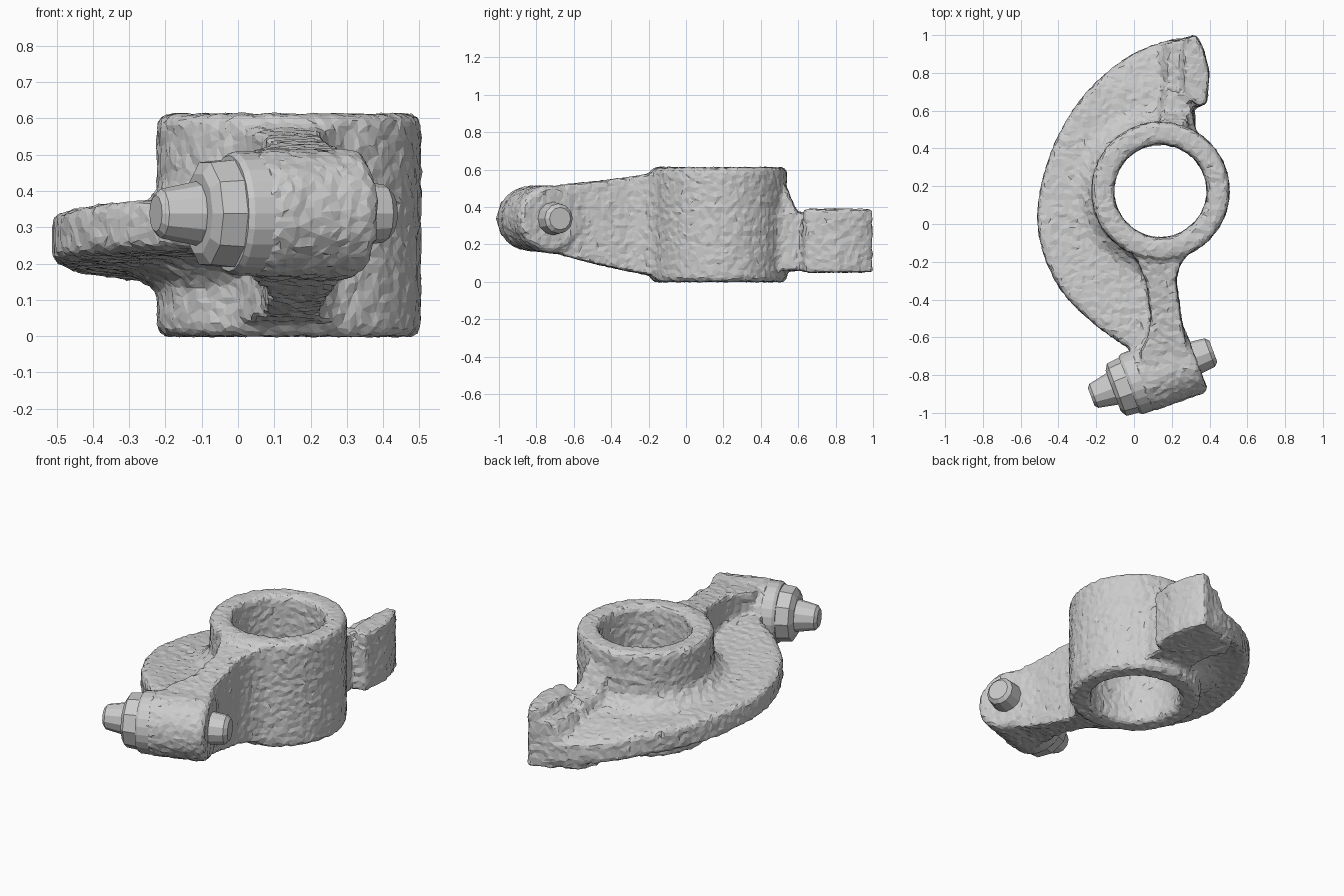
import bpy, bmesh
from math import sin, cos, pi, radians
from mathutils import Vector, Matrix

if "Cube" in bpy.data.objects:
    bpy.data.objects.remove(bpy.data.objects["Cube"])

HUB = Vector((0.14, 0.175))


def loft(bm, rings, closed=False):
    """Skin a row of equal-length point loops; cap the ends unless closed."""
    loops = [[bm.verts.new(p) for p in r] for r in rings]
    n = len(loops[0])
    pairs = list(zip(loops, loops[1:]))
    if closed:
        pairs.append((loops[-1], loops[0]))
    for a, b in pairs:
        for i in range(n):
            j = (i + 1) % n
            bm.faces.new((a[i], a[j], b[j], b[i]))
    if not closed:
        bm.faces.new(loops[0])
        bm.faces.new(loops[-1])


def prism(bm, bottom, top, z0, z1):
    loft(bm, [[(x, y, z0) for x, y in bottom], [(x, y, z1) for x, y in top]])


def turned(bm, profile, mat, sides):
    """Solid turned about local x from (position, radius) pairs."""
    loft(bm, [[mat @ Vector((s, r * cos(2 * pi * i / sides), r * sin(2 * pi * i / sides)))
               for i in range(sides)] for s, r in profile])


def curve_through(pts, steps):
    """Catmull-Rom curve through 2D points."""
    p = [Vector(q) for q in pts]
    p = [2 * p[0] - p[1]] + p + [2 * p[-1] - p[-2]]
    out = []
    for i in range(1, len(p) - 2):
        a, b, c, d = p[i - 1:i + 3]
        for k in range(steps):
            t = k / steps
            out.append(0.5 * (2 * b + (c - a) * t + (2 * a - 5 * b + 4 * c - d) * t ** 2
                              + (3 * b - a - 3 * c + d) * t ** 3))
    return out + [p[-2]]


def finish(bm, name):
    bmesh.ops.recalc_face_normals(bm, faces=bm.faces)
    me = bpy.data.meshes.new(name)
    bm.to_mesh(me)
    bm.free()
    ob = bpy.data.objects.new(name, me)
    bpy.context.collection.objects.link(ob)
    return ob


body = bmesh.new()

# hub: ring with softened rims
ring = [(0.247, 0.02), (0.265, 0.0), (0.345, 0.0), (0.364, 0.02),
        (0.364, 0.592), (0.345, 0.612), (0.265, 0.612), (0.247, 0.59)]
loft(body, [[(HUB.x + r * cos(2 * pi * i / 64), HUB.y + r * sin(2 * pi * i / 64), z)
             for r, z in ring] for i in range(64)], closed=True)

# curved side plate: radial sections that flare where they meet the hub
edge = curve_through([(0.33, 0.99), (0.16, 0.965), (-0.02, 0.89), (-0.2, 0.75), (-0.35, 0.56),
                      (-0.46, 0.32), (-0.51, 0.05), (-0.475, -0.17), (-0.37, -0.37),
                      (-0.22, -0.52), (-0.07, -0.63), (0.08, -0.72)], 5)
sections = []
for p in edge:
    d = p - HUB
    u, reach = d.normalized(), d.length
    upper, lower = [], []
    for k in range(17):
        r = 0.30 + (reach - 0.30) * k / 16
        q = HUB + u * r
        fillet = [max(0, 1 - max(0, r - 0.34) / w) ** 2 for w in (0.13, 0.16)]
        drop = 0.08 * q.y + 0.15 * max(0, q.y - 0.7)
        rim = 0.018 if k == 16 else 0
        upper.append((q.x, q.y, 0.34 - drop + 0.11 * fillet[0] - rim))
        lower.append((q.x, q.y, 0.20 - drop - 0.09 * fillet[1] + rim))
    sections.append(upper + lower[::-1])
loft(body, sections)

# contact pad with a sloping back, and the web tying it to the hub
pad = [(0.33, 1.0), (0.37, 0.92), (0.398, 0.80), (0.385, 0.64), (0.335, 0.62)]
prism(body, pad + [(0.05, 0.70), (0.0, 0.80), (0.05, 0.92)],
      pad + [(0.18, 0.70), (0.18, 0.84), (0.20, 0.965)], 0.06, 0.33)
prism(body, pad + [(0.19, 0.70), (0.18, 0.84), (0.20, 0.965)],
      pad + [(0.27, 0.70), (0.265, 0.84), (0.275, 0.985)], 0.05, 0.39)
prism(body, [(0.05, 0.47), (0.33, 0.47), (0.325, 0.58), (0.31, 0.68), (0.06, 0.76)],
      [(0.12, 0.47), (0.33, 0.47), (0.31, 0.58), (0.28, 0.68), (0.18, 0.72)], 0.06, 0.37)
prism(body, [(0.10, 0.46), (0.31, 0.46), (0.29, 0.60), (0.14, 0.60)],
      [(0.14, 0.46), (0.28, 0.46), (0.27, 0.54), (0.16, 0.54)], 0.36, 0.50)

# front arm: (y, left, right, bottom, top)
arm = [(-0.10, -0.03, 0.31, 0.03, 0.585), (-0.17, 0.0, 0.275, 0.035, 0.58),
       (-0.22, 0.03, 0.24, 0.04, 0.572), (-0.30, 0.065, 0.222, 0.055, 0.56),
       (-0.50, 0.09, 0.25, 0.10, 0.535), (-0.60, 0.075, 0.27, 0.125, 0.525),
       (-0.68, 0.03, 0.285, 0.15, 0.515), (-0.80, 0.06, 0.30, 0.165, 0.505)]
loft(body, [[(a, y, b), (c, y, b), (c, y, t), (a, y, t)] for y, a, c, b, t in arm])

# barrel at the arm's end, tilted in plan
axis = Matrix.Translation((0.415, -0.675, 0.338)) @ Matrix.Rotation(radians(20.5), 4, 'Z')
tilt = axis @ Matrix.Translation((0, -0.012, 0))
turned(body, [(-0.42, 0.16), (-0.40, 0.176), (-0.12, 0.178), (-0.095, 0.165)], tilt, 40)

casting = finish(body, "rocker_casting")
m = casting.modifiers.new("fuse", 'REMESH')
m.mode = 'VOXEL'
m.voxel_size = 0.014
m = casting.modifiers.new("fillet", 'SMOOTH')
m.factor = 0.5
m.iterations = 5
# rough cast surface
grain = bpy.data.textures.new("cast_grain", 'CLOUDS')
grain.noise_scale = 0.03
m = casting.modifiers.new("grain", 'DISPLACE')
m.texture = grain
m.strength = 0.016
m.mid_level = 0.5
m = casting.modifiers.new("facets", 'DECIMATE')
m.ratio = 0.3

# lock nut, with a washer-like shoulder
bm = bmesh.new()
turned(bm, [(-0.475, 0.16), (-0.46, 0.17), (-0.40, 0.172)], tilt, 24)
turned(bm, [(-0.565, 0.115), (-0.545, 0.148), (-0.45, 0.158)], tilt, 10)
finish(bm, "lock_nut")

# adjusting screw, showing at both ends of the barrel
bm = bmesh.new()
turned(bm, [(-0.685, 0.05), (-0.67, 0.068), (-0.57, 0.088), (-0.53, 0.09),
            (-0.10, 0.09), (-0.015, 0.08), (0.005, 0.06)], axis, 12)
finish(bm, "adjusting_screw")
